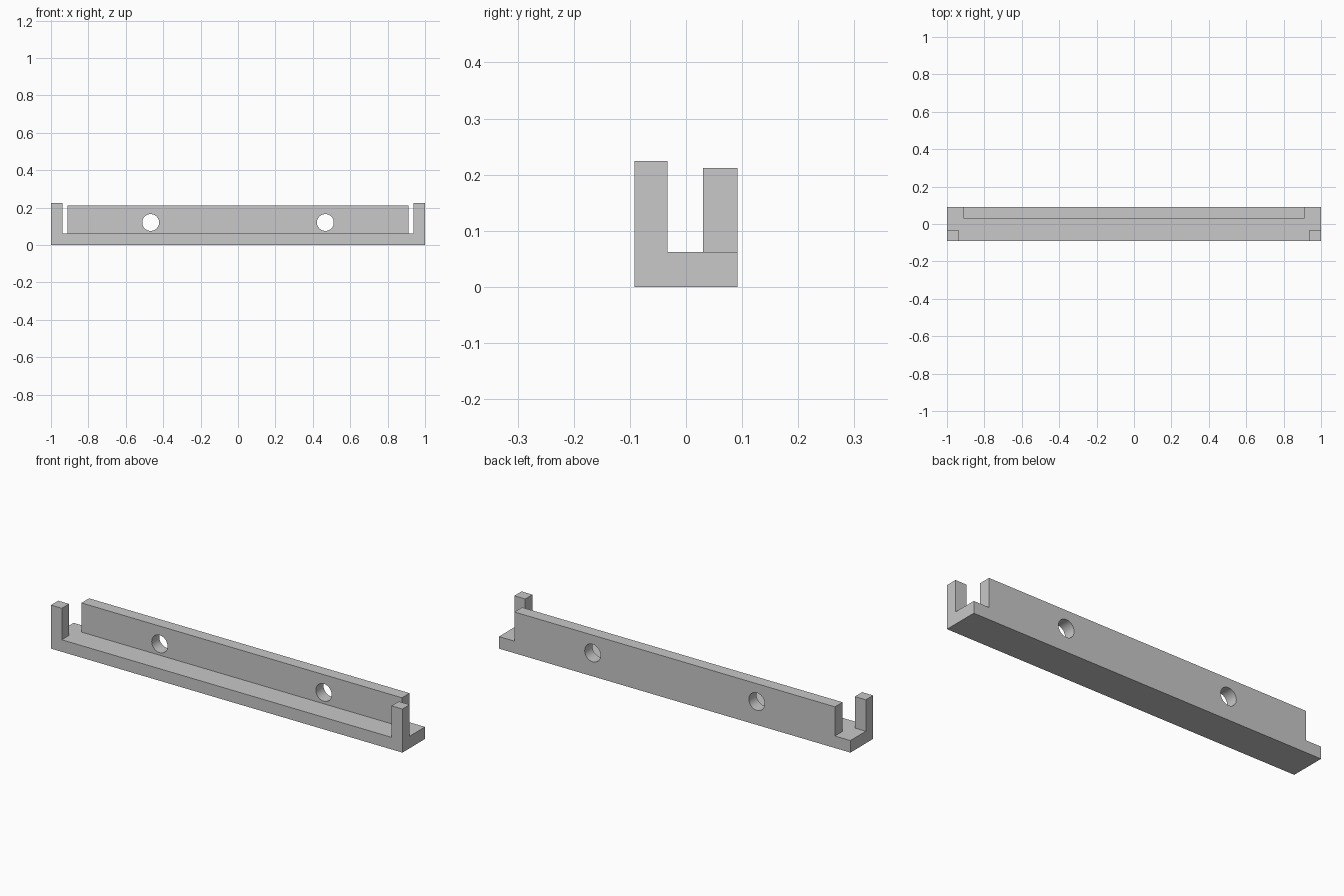
import bpy
import math

cube = bpy.data.objects.get("Cube")
if cube:
    bpy.data.objects.remove(cube, do_unlink=True)

# Overall dimensions
HALF_LENGTH, HALF_DEPTH = 1.0, 0.092
BASE_TOP, WALL_TOP, POST_TOP = 0.062, 0.212, 0.224
WALL_HALF, WALL_FRONT = 0.912, 0.03
POST_INNER, POST_BACK = 0.938, -0.033
HOLE_X, HOLE_Z, HOLE_RADIUS = 0.467, 0.12, 0.045
SINK = 0.03  # depth to which walls and posts are set into the base

grey = bpy.data.materials.new("light grey")
grey.use_nodes = True
colour = (0.58, 0.58, 0.58, 1)
grey.diffuse_color = colour
grey.node_tree.nodes["Principled BSDF"].inputs["Base Color"].default_value = colour


def box(name, low, high):
    """Axis-aligned box between two corners."""
    bpy.ops.mesh.primitive_cube_add(size=1, location=[(a + b) / 2 for a, b in zip(low, high)])
    obj = bpy.context.object
    obj.name = name
    obj.scale = [b - a for a, b in zip(low, high)]
    bpy.ops.object.transform_apply(location=True, rotation=True, scale=True)
    obj.data.materials.append(grey)
    return obj


def combine(target, tool, operation):
    """Apply a boolean and discard the tool."""
    tool.hide_render = True
    mod = target.modifiers.new(operation.lower(), "BOOLEAN")
    mod.operation = operation
    mod.solver = "EXACT"
    mod.object = tool
    bpy.context.view_layer.objects.active = target
    bpy.ops.object.modifier_apply(modifier=mod.name)
    bpy.data.objects.remove(tool, do_unlink=True)


# Base plate with the rear wall
rail = box("mounting_rail", (-HALF_LENGTH, -HALF_DEPTH, 0), (HALF_LENGTH, HALF_DEPTH, BASE_TOP))
combine(rail, box("rear_wall", (-WALL_HALF, WALL_FRONT, SINK), (WALL_HALF, HALF_DEPTH, WALL_TOP)), "UNION")

for side in (-1, 1):
    # Front corner post
    x_low, x_high = sorted((side * POST_INNER, side * HALF_LENGTH))
    post = box("corner_post", (x_low, -HALF_DEPTH, SINK), (x_high, POST_BACK, POST_TOP))
    combine(rail, post, "UNION")

    # Round screw hole through the rear wall
    bpy.ops.mesh.primitive_cylinder_add(
        vertices=48, radius=HOLE_RADIUS, depth=0.2,
        location=(side * HOLE_X, (WALL_FRONT + HALF_DEPTH) / 2, HOLE_Z),
        rotation=(math.pi / 2, 0, 0))
    hole = bpy.context.object
    hole.name = "screw_hole"
    hole.data.materials.append(grey)
    combine(rail, hole, "DIFFERENCE")

# Smooth hole walls, crisp edges elsewhere
bpy.ops.object.select_all(action="DESELECT")
rail.select_set(True)
bpy.context.view_layer.objects.active = rail
bpy.ops.object.shade_smooth_by_angle(angle=math.radians(30))
